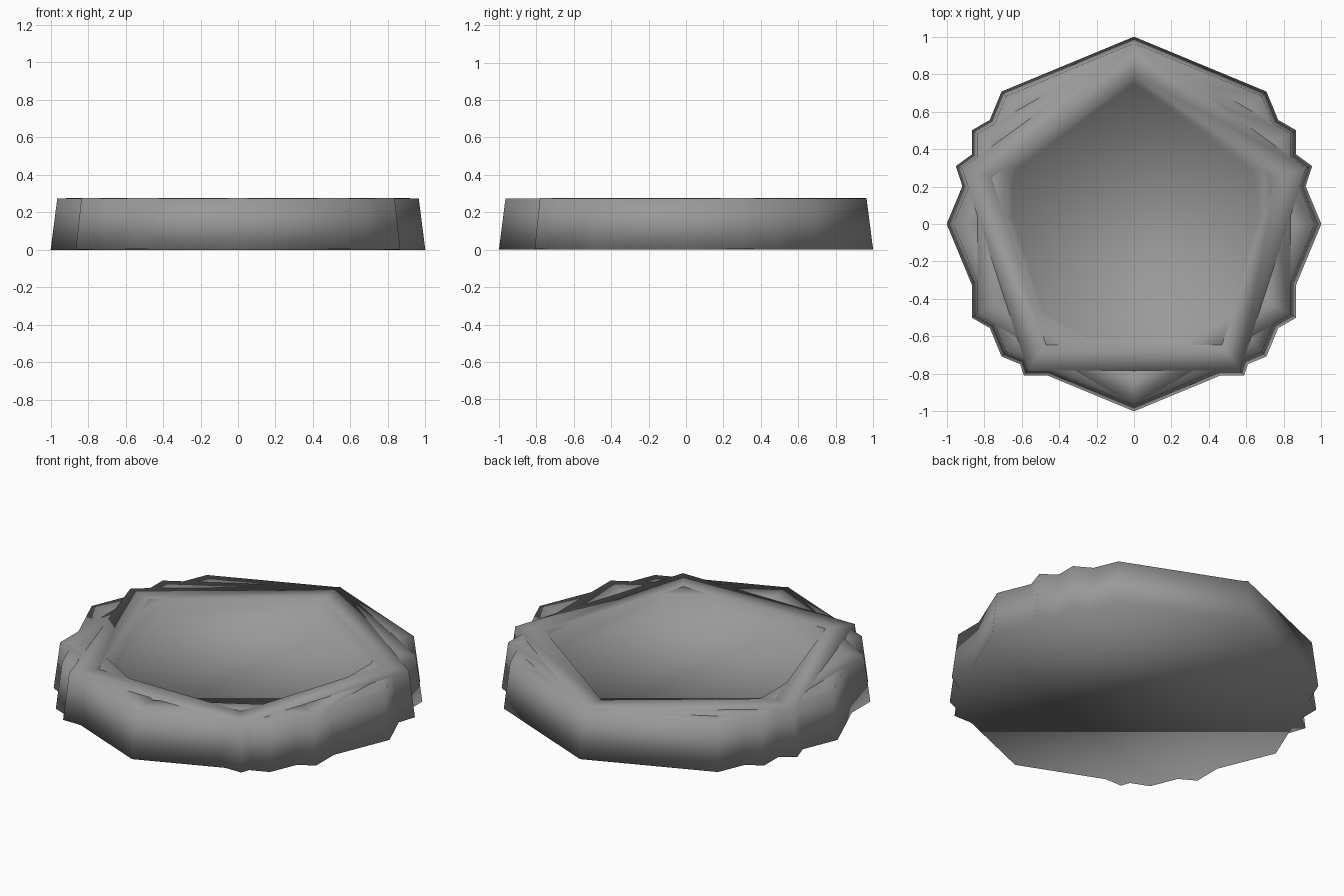
import bpy, bmesh, math

if "Cube" in bpy.data.objects:
    bpy.data.objects.remove(bpy.data.objects["Cube"])

# One flat grey for the whole dish
grey = bpy.data.materials.new("mid_grey")
grey.diffuse_color = (0.32, 0.32, 0.32, 1)
grey.use_nodes = True
grey.node_tree.nodes["Principled BSDF"].inputs["Base Color"].default_value = grey.diffuse_color

# Bowl cross-section: (radius, height) from base, over the rim, to the floor
PROFILE = [(1.0, 0.0), (0.965, 0.273), (0.80, 0.273), (0.75, 0.17)]


def bowl(name, sides, lift):
    """Closed n-sided dish with one corner pointing to the back (+y)."""
    bm = bmesh.new()
    rings = []
    for r, z in PROFILE:
        rings.append([bm.verts.new((r * math.cos(math.pi / 2 + math.tau * i / sides),
                                    r * math.sin(math.pi / 2 + math.tau * i / sides), z + lift))
                      for i in range(sides)])
    for a, b in zip(rings, rings[1:]):
        for i in range(sides):
            j = (i + 1) % sides
            bm.faces.new((a[i], a[j], b[j], b[i]))
    bm.faces.new(rings[-1])                # inner floor
    bm.faces.new(rings[0][::-1])           # underside
    for f in bm.faces:
        f.smooth = True
    bmesh.ops.recalc_face_normals(bm, faces=bm.faces[:])
    me = bpy.data.meshes.new(name)
    bm.to_mesh(me)
    bm.free()
    me.materials.append(grey)
    ob = bpy.data.objects.new(name, me)
    bpy.context.collection.objects.link(ob)
    return ob


# Three nested dishes with different side counts make the jagged rim
bowl("eight_sided_dish", 8, 0.0)
bowl("six_sided_dish", 6, 0.002)
bowl("five_sided_dish", 5, 0.004)
